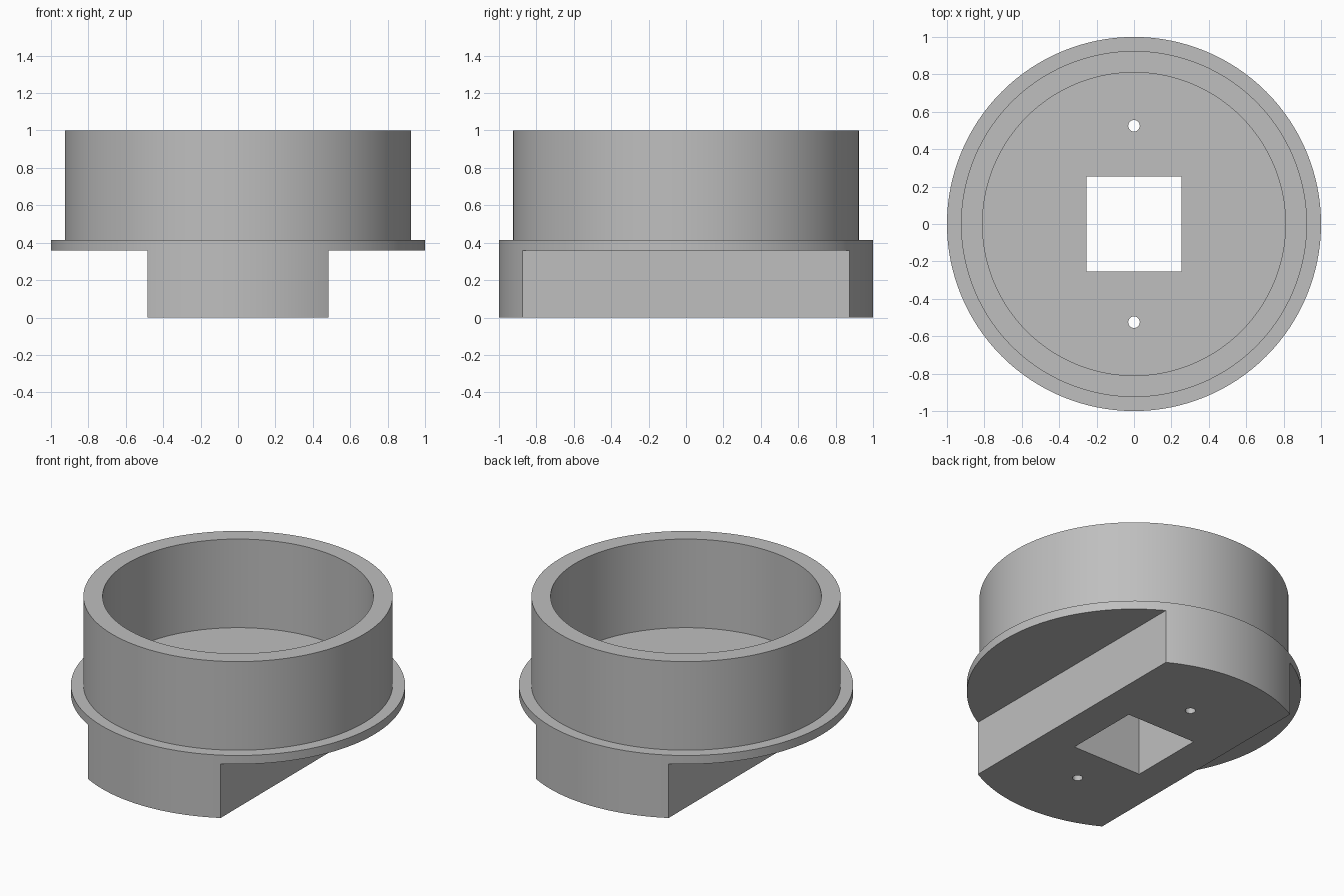
import bpy, bmesh, math
from mathutils import Matrix

if "Cube" in bpy.data.objects:
    bpy.data.objects.remove(bpy.data.objects["Cube"])

SEGMENTS = 128
FLOOR, FLANGE_BOTTOM = 0.415, 0.358
BAR_HALF = 0.485

grey = bpy.data.materials.new("grey plastic")
grey.diffuse_color = (0.52, 0.52, 0.52, 1)
grey.use_nodes = True
grey.node_tree.nodes["Principled BSDF"].inputs["Base Color"].default_value = grey.diffuse_color


def make_object(name, bm):
    bmesh.ops.recalc_face_normals(bm, faces=bm.faces)
    mesh = bpy.data.meshes.new(name)
    bm.to_mesh(mesh)
    bm.free()
    mesh.materials.append(grey)
    obj = bpy.data.objects.new(name, mesh)
    bpy.context.collection.objects.link(obj)
    return obj


def lathe(name, profile):
    bm = bmesh.new()
    verts = [bm.verts.new((r, 0, z)) for r, z in profile]
    edges = [bm.edges.new(pair) for pair in zip(verts, verts[1:])]
    bmesh.ops.spin(bm, geom=verts + edges, cent=(0, 0, 0), axis=(0, 0, 1),
                   angle=2 * math.pi, steps=SEGMENTS, use_duplicate=False)
    bmesh.ops.remove_doubles(bm, verts=bm.verts, dist=1e-4)
    return make_object(name, bm)


def box(name, centre, size):
    bm = bmesh.new()
    bmesh.ops.create_cube(bm, size=1, matrix=Matrix.Translation(centre) @ Matrix.Diagonal((*size, 1)))
    return make_object(name, bm)


def rod(name, centre, radius, depth):
    bm = bmesh.new()
    bmesh.ops.create_cone(bm, cap_ends=True, segments=32, radius1=radius, radius2=radius,
                          depth=depth, matrix=Matrix.Translation(centre))
    return make_object(name, bm)


# Round cup with flange and solid base
body = lathe("flanged_cup", [(0, 0), (1, 0), (1, FLOOR), (0.925, FLOOR), (0.925, 1),
                             (0.81, 1), (0.81, FLOOR), (0, FLOOR)])

# Cutters: square opening, and per side a base trim and a screw hole
cutters = [box("square_cutter", (0, 0, 0.2), (0.506, 0.506, 1))]
for s in (-1, 1):
    cutters.append(box("base_trim_cutter", (s * (BAR_HALF + 0.5), 0, FLANGE_BOTTOM - 0.5), (1, 3, 1)))
    cutters.append(rod("screw_hole_cutter", (0, s * 0.525, 0.2), 0.031, 1))

for cutter in cutters:
    cutter.hide_render = True
    mod = body.modifiers.new(cutter.name, 'BOOLEAN')
    mod.operation, mod.solver, mod.object = 'DIFFERENCE', 'EXACT', cutter

# Bake the cuts and remove the cutters
graph = bpy.context.evaluated_depsgraph_get()
baked = bpy.data.meshes.new_from_object(body.evaluated_get(graph))
body.modifiers.clear()
body.data = baked
for cutter in cutters:
    bpy.data.objects.remove(cutter)

# Smooth round walls with crisp edges
bpy.context.view_layer.objects.active = body
body.select_set(True)
bpy.ops.object.shade_smooth_by_angle(angle=math.radians(30))
